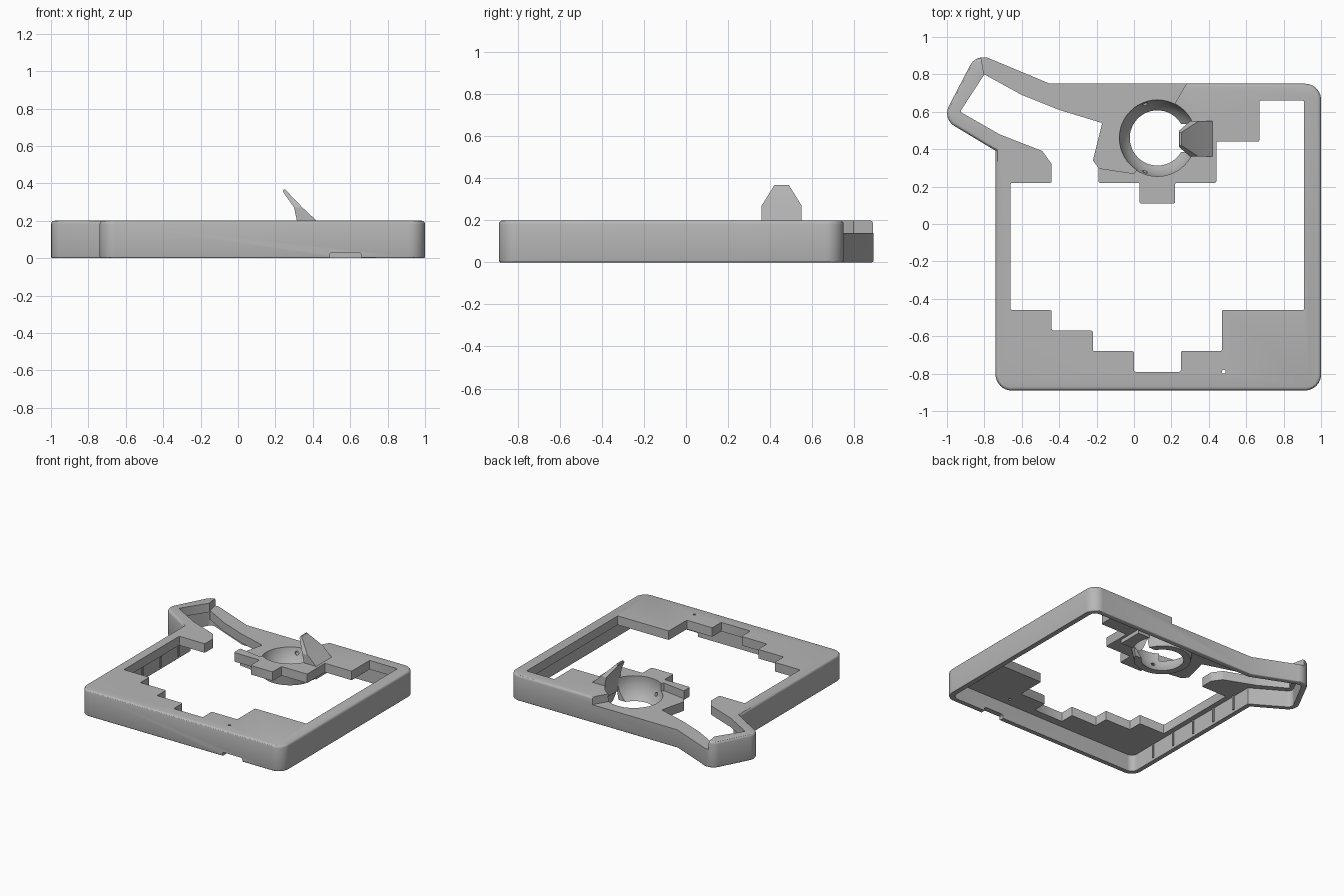
import bpy, bmesh, math
from mathutils import Vector, Matrix

cube = bpy.data.objects.get("Cube")
if cube:
    bpy.data.objects.remove(cube, do_unlink=True)

grey = bpy.data.materials.new("plain grey")
grey.use_nodes = True
colour = (0.47, 0.47, 0.47, 1)
grey.diffuse_color = colour
grey.node_tree.nodes["Principled BSDF"].inputs["Base Color"].default_value = colour


def finish(name, bm):
    bmesh.ops.recalc_face_normals(bm, faces=bm.faces)
    me = bpy.data.meshes.new(name)
    bm.to_mesh(me)
    bm.free()
    me.materials.append(grey)
    ob = bpy.data.objects.new(name, me)
    bpy.context.collection.objects.link(ob)
    return ob


def rounded(points, default=0.0, steps=8):
    """Replace each corner (x, y[, radius]) by an arc."""
    out, n = [], len(points)
    for i, pt in enumerate(points):
        r = pt[2] if len(pt) > 2 else default
        p = Vector(pt[:2])
        a = (Vector(points[i - 1][:2]) - p).normalized()
        b = (Vector(points[(i + 1) % n][:2]) - p).normalized()
        half = a.angle(b) / 2
        if r == 0 or half > 1.5:
            out.append(p)
            continue
        t = r / math.tan(half)
        c = p + (a + b).normalized() * r / math.sin(half)
        d0, d1 = p + a * t - c, p + b * t - c
        count = steps if r > 0.03 else 2
        for k in range(count + 1):
            out.append(c + d0.lerp(d1, k / count).normalized() * r)
    return out


def inset(points, d):
    """Offset a counter-clockwise outline inwards."""
    out, n = [], len(points)
    for i, pt in enumerate(points):
        p = Vector(pt[:2])
        e0 = (p - Vector(points[i - 1][:2])).normalized()
        e1 = (Vector(points[(i + 1) % n][:2]) - p).normalized()
        n0, n1 = Vector((-e0.y, e0.x)), Vector((-e1.y, e1.x))
        m = (n0 + n1).normalized()
        q = p + m * d / m.dot(n0)
        out.append((q.x, q.y, max(0, pt[2] - d) if len(pt) > 2 else 0))
    return out


def prism(name, pts, z0, z1, top_bevel=0, low_bevel=0):
    bm = bmesh.new()
    base = bm.faces.new([bm.verts.new((p[0], p[1], z0)) for p in pts])
    ext = bmesh.ops.extrude_face_region(bm, geom=[base])["geom"]
    bmesh.ops.translate(bm, verts=[v for v in ext if isinstance(v, bmesh.types.BMVert)],
                        vec=(0, 0, z1 - z0))
    for z, amount in ((z1, top_bevel), (z0, low_bevel)):
        if amount:
            edges = [e for e in bm.edges if all(abs(v.co.z - z) < 1e-5 for v in e.verts)]
            bmesh.ops.bevel(bm, geom=edges, offset=amount, segments=3, profile=0.5,
                            affect='EDGES')
    return finish(name, bm)


def box(name, x0, x1, y0, y1, z0, z1):
    return prism(name, [(x0, y0), (x1, y0), (x1, y1), (x0, y1)], z0, z1)


def cylinder(name, centre, r, depth, rot=None, r2=None, seg=48):
    bm = bmesh.new()
    m = Matrix.Translation(centre) @ (rot or Matrix.Identity(4))
    bmesh.ops.create_cone(bm, cap_ends=True, segments=seg, radius1=r,
                          radius2=r if r2 is None else r2, depth=depth, matrix=m)
    return finish(name, bm)


def combine(ob, other, op='DIFFERENCE'):
    """Apply a boolean and discard the helper."""
    mod = ob.modifiers.new("cut", 'BOOLEAN')
    mod.operation, mod.solver, mod.object = op, 'EXACT', other
    deps = bpy.context.evaluated_depsgraph_get()
    me = bpy.data.meshes.new_from_object(ob.evaluated_get(deps))
    ob.modifiers.clear()
    ob.data = me
    bpy.data.objects.remove(other, do_unlink=True)


# Outer outline with the angled ear, and the stepped opening inside it
outline = [(-0.74, -0.89, 0.085), (1, -0.89, 0.085), (1, 0.75, 0.085), (-0.45, 0.75),
           (-0.842, 0.914, 0.08), (-1.025, 0.563, 0.08), (-0.74, 0.392)]
opening = [(-0.66, -0.46), (-0.44, -0.46), (-0.44, -0.57), (-0.22, -0.57), (-0.22, -0.68),
           (0, -0.68), (0, -0.79), (0.25, -0.79), (0.25, -0.68), (0.47, -0.68),
           (0.47, -0.46), (0.91, -0.46), (0.91, 0.66), (0.67, 0.66), (0.67, 0.44),
           (0.44, 0.44), (0.44, 0.22), (0.22, 0.22), (0.22, 0.11), (0.03, 0.11),
           (0.03, 0.22), (-0.19, 0.22), (-0.19, 0.3), (-0.22, 0.34), (-0.17, 0.54),
           (-0.4, 0.61), (-0.6, 0.69), (-0.8, 0.8), (-0.93, 0.6), (-0.72, 0.48),
           (-0.49, 0.39), (-0.44, 0.32), (-0.44, 0.22), (-0.66, 0.22)]
# Area at the back whose top surface sits lower
low_area = [(0.28, 0.75), (0.34, 1), (-0.7, 1), (-0.82, 0.9), (-0.8, 0.79), (-0.5, 0.5),
            (-0.3, 0.3), (-0.2, 0.3), (0, 0.27), (0.125, 0.46), (0.21, 0.63)]
ring = Vector((0.125, 0.46, 0))

# Frame shell: open underneath, with a top plate
frame = prism("frame", rounded(outline), 0, 0.2, 0.018, 0.008)
cavity = prism("cavity", rounded(inset(outline, 0.04)), -0.1, 0.13)
combine(cavity, prism("low_keep", low_area, 0.07, 0.3))
combine(frame, cavity)
combine(frame, prism("opening", rounded(opening, 0.008), -0.1, 0.4))

# Ball socket ring
combine(frame, cylinder("socket", ring + Vector((0, 0, 0.115)), 0.2, 0.17, r2=0.232), 'UNION')
combine(frame, prism("low_cut", low_area, 0.14, 0.4))
bm = bmesh.new()
bmesh.ops.create_uvsphere(bm, u_segments=48, v_segments=24, radius=0.207,
                          matrix=Matrix.Translation(ring + Vector((0, 0, 0.175))))
combine(frame, finish("ball", bm))
for angle in (110, 250):
    a = math.radians(angle)
    direction = Vector((math.cos(a), math.sin(a), 0))
    turn = direction.to_track_quat('Z', 'Y').to_matrix().to_4x4()
    combine(frame, cylinder("pin_hole", ring + direction * 0.19 + Vector((0, 0, 0.1)),
                            0.014, 0.14, turn, seg=12))

# Release gap beside the latch, front notch, small pin hole
combine(frame, box("latch_gap", 0.2, 0.325, 0.385, 0.535, -0.1, 0.4))
combine(frame, prism("front_notch", [(0.49, -1), (0.66, -1), (0.66, -0.8), (0.49, -0.8)],
                     -0.1, 0.03, 0.012))
combine(frame, cylinder("small_hole", Vector((0.48, -0.79, 0.15)), 0.01, 0.3, seg=16))

# Latch tab: lofted rectangles (z, front x, back x, half width)
bm = bmesh.new()
loops = []
for z, x0, x1, w in ((0.1, 0.315, 0.42, 0.095), (0.2, 0.315, 0.42, 0.095),
                     (0.27, 0.3, 0.345, 0.095), (0.355, 0.24, 0.264, 0.042),
                     (0.367, 0.243, 0.254, 0.035)):
    loops.append([bm.verts.new((x, 0.455 + y, z))
                  for x, y in ((x0, -w), (x1, -w), (x1, w), (x0, w))])
for lo, hi in zip(loops, loops[1:]):
    for i in range(4):
        j = (i + 1) % 4
        bm.faces.new((lo[i], lo[j], hi[j], hi[i]))
bm.faces.new(loops[0][::-1])
bm.faces.new(loops[-1])
latch = finish("latch_tab", bm)

# Ribs on the inside of the side wall
for i in range(5):
    y = -0.62 + i * 0.22
    box("wall_rib", -0.71, -0.69, y - 0.006, y + 0.006, 0.02, 0.135)

# Smooth rounded corners, keep hard edges crisp
bpy.context.view_layer.update()
for ob in (frame, latch):
    ob.select_set(True)
bpy.context.view_layer.objects.active = frame
bpy.ops.object.shade_smooth_by_angle(angle=math.radians(30))
